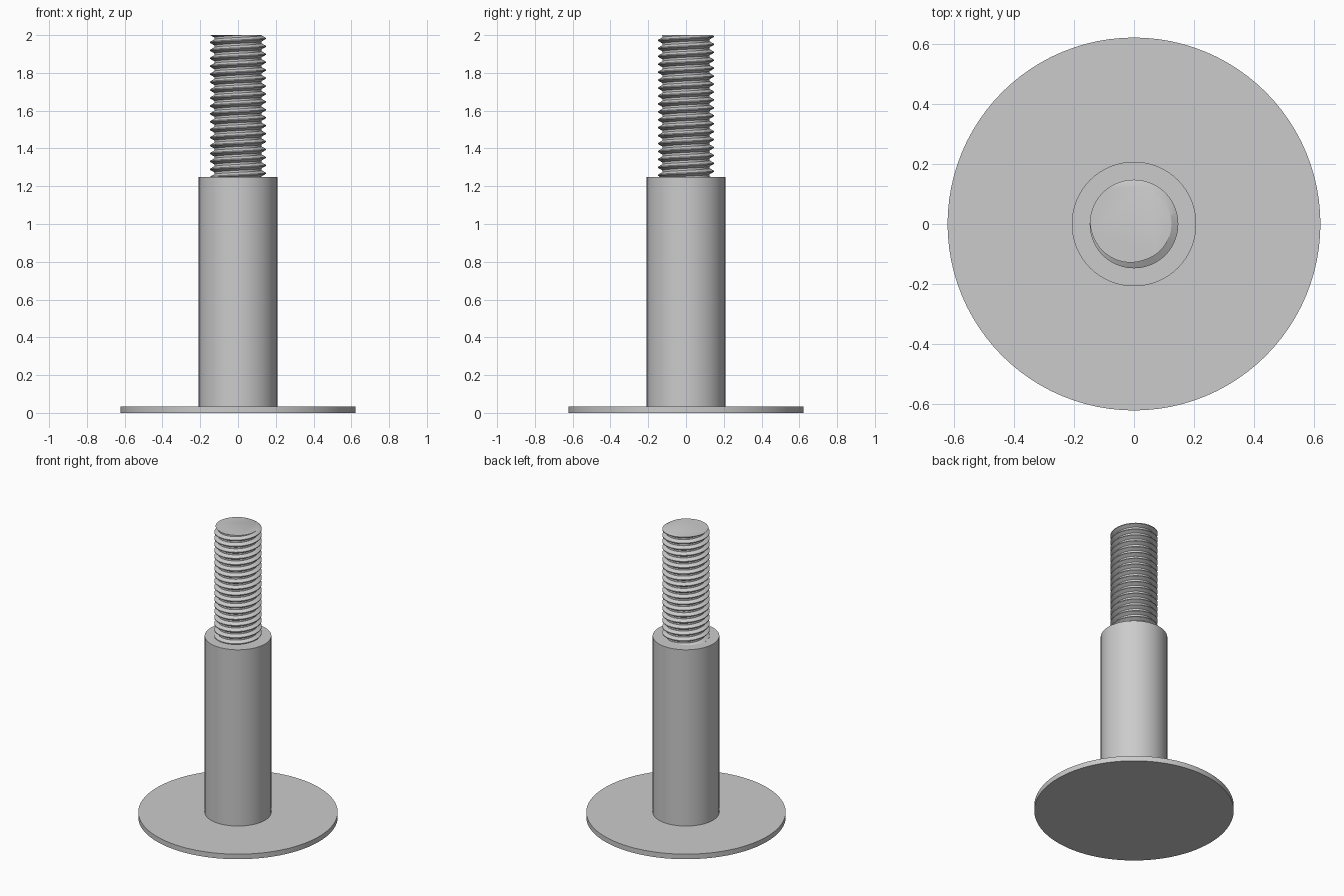
import bpy, bmesh, math

cube = bpy.data.objects.get("Cube")
if cube:
    bpy.data.objects.remove(cube, do_unlink=True)

SEGS = 96
FLANGE_R, FLANGE_H = 0.623, 0.035
SHANK_R, SHANK_TOP, TOP = 0.208, 1.25, 2.0
MAJOR_R, MINOR_R, PITCH = 0.148, 0.125, 0.042

steel = bpy.data.materials.new("steel grey")
steel.use_nodes = True
GREY = (0.6, 0.6, 0.6, 1)
steel.diffuse_color = GREY
steel.node_tree.nodes["Principled BSDF"].inputs["Base Color"].default_value = GREY


def finish(name, bm):
    """Turn a bmesh into a smooth object with sharp creases."""
    bmesh.ops.recalc_face_normals(bm, faces=bm.faces)
    mesh = bpy.data.meshes.new(name)
    bm.to_mesh(mesh)
    bm.free()
    mesh.materials.append(steel)
    obj = bpy.data.objects.new(name, mesh)
    bpy.context.collection.objects.link(obj)
    bpy.ops.object.select_all(action='DESELECT')
    obj.select_set(True)
    bpy.context.view_layer.objects.active = obj
    bpy.ops.object.shade_smooth_by_angle(angle=math.radians(30))
    return obj


# Flange and plain shank: one stepped profile turned about the z axis
bm = bmesh.new()
profile = [(FLANGE_R, 0), (FLANGE_R, FLANGE_H), (SHANK_R, FLANGE_H), (SHANK_R, SHANK_TOP)]
rings = []
for r, z in profile:
    rings.append([bm.verts.new((r * math.cos(math.tau * i / SEGS),
                                r * math.sin(math.tau * i / SEGS), z)) for i in range(SEGS)])
for low, high in zip(rings, rings[1:]):
    for i in range(SEGS):
        j = (i + 1) % SEGS
        bm.faces.new((low[i], low[j], high[j], high[i]))
bm.faces.new(rings[0])
bm.faces.new(rings[-1])
finish("flange_and_shank", bm)

# Threaded stud: a right-handed helical ridge, trimmed flat at both ends
bm = bmesh.new()
ridge = [(-0.375, MINOR_R), (-0.0625, MAJOR_R), (0.0625, MAJOR_R), (0.375, MINOR_R)]
turns = math.ceil((TOP - SHANK_TOP) / PITCH) + 3
start = math.radians(150)  # crest direction at the top end
columns = []
for i in range(SEGS + 1):
    a = start + math.tau * i / SEGS
    columns.append([bm.verts.new((r * math.cos(a), r * math.sin(a),
                                  TOP + PITCH * (1 - k + i / SEGS - offset)))
                    for k in range(turns) for offset, r in reversed(ridge[::-1])])
for left, right in zip(columns, columns[1:]):
    for k in range(len(left) - 1):
        bm.faces.new((left[k], right[k], right[k + 1], left[k + 1]))
bmesh.ops.remove_doubles(bm, verts=bm.verts, dist=1e-5)
for height, direction in ((TOP, 1), (SHANK_TOP, -1)):
    bmesh.ops.bisect_plane(bm, geom=bm.verts[:] + bm.edges[:] + bm.faces[:], dist=1e-6,
                           plane_co=(0, 0, height), plane_no=(0, 0, direction), clear_outer=True)
    rim = [e for e in bm.edges if e.is_boundary
           and all(abs(v.co.z - height) < 1e-4 for v in e.verts)]
    bmesh.ops.contextual_create(bm, geom=rim)
finish("threaded_stud", bm)
